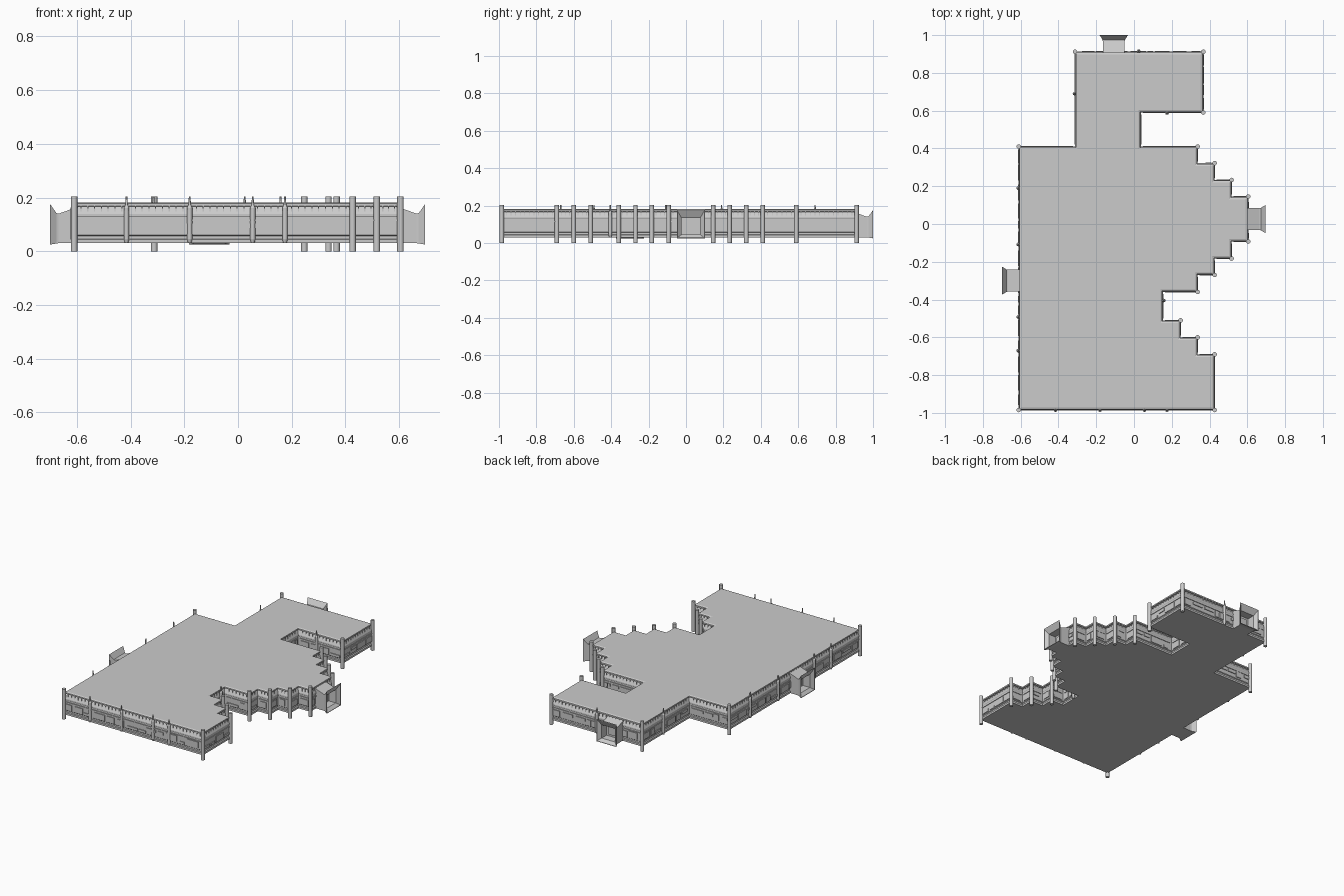
import bpy, bmesh, random
from mathutils import Vector, Matrix

if "Cube" in bpy.data.objects:
    bpy.data.objects.remove(bpy.data.objects["Cube"])

random.seed(4)

# Plan outline, counter-clockwise
OUT = [(-.61, -.985), (.427, -.985), (.427, -.69), (.337, -.69), (.337, -.6), (.247, -.6),
       (.247, -.51), (.153, -.51), (.153, -.36), (.337, -.36), (.337, -.27), (.427, -.27),
       (.427, -.183), (.517, -.183), (.517, -.093), (.605, -.093), (.605, .145), (.517, .145),
       (.517, .233), (.427, .233), (.427, .322), (.337, .322), (.337, .41), (.037, .41),
       (.037, .59), (.367, .59), (.367, .912), (-.312, .912), (-.312, .41), (-.61, .41)]
P = [Vector(p) for p in OUT]
N = len(P)


def edge(i):
    a, b = P[i], P[(i + 1) % N]
    t = (b - a).normalized()
    return a, t, Vector((t.y, -t.x)), (b - a).length


def finish(bm, name):
    bmesh.ops.recalc_face_normals(bm, faces=bm.faces)
    me = bpy.data.meshes.new(name)
    bm.to_mesh(me)
    bm.free()
    ob = bpy.data.objects.new(name, me)
    bpy.context.collection.objects.link(ob)
    return ob


def loft(bm, rings, cap_first, cap_last):
    vs = [[bm.verts.new(c) for c in r] for r in rings]
    n = len(vs[0])
    for a, b in zip(vs, vs[1:]):
        for i in range(n):
            j = (i + 1) % n
            bm.faces.new((a[i], a[j], b[j], b[i]))
    if cap_first:
        bm.faces.new(vs[0][::-1])
    if cap_last:
        bm.faces.new(vs[-1])


def wall_box(bm, i, s0, s1, d0, d1, z0, z1):
    # box along edge i, from s0 to s1, between outward distances d0 and d1
    a, t, n, _ = edge(i)
    c = a + t * (s0 + s1) / 2 + n * (d0 + d1) / 2
    rot = Matrix(((t.x, n.x, 0), (t.y, n.y, 0), (0, 0, 1))).to_4x4()
    m = Matrix.Translation((c.x, c.y, (z0 + z1) / 2)) @ rot @ Matrix.Diagonal((s1 - s0, d1 - d0, z1 - z0, 1))
    bmesh.ops.create_cube(bm, size=1, matrix=m)


def cylinder(bm, x, y, r, z0, z1, sides, r2=None):
    bmesh.ops.create_cone(bm, cap_ends=True, segments=sides, radius1=r, radius2=r if r2 is None else r2,
                          depth=z1 - z0, matrix=Matrix.Translation((x, y, (z0 + z1) / 2)))


# Main shell: wall profile (inset, height) swept around the plan, with roof and floor
PROFILE = [(0, .03), (0, .043), (.007, .046), (.007, .056), (.002, .06), (.002, .128), (0, .131),
           (0, .138), (.014, .166), (.004, .168), (.004, .177), (.014, .181)]
bm = bmesh.new()
rings = []
for d, z in PROFILE:
    rings.append([(*(P[i] - d * (edge(i - 1 if i else N - 1)[2] + edge(i)[2])), z) for i in range(N)])
loft(bm, rings, True, True)
finish(bm, "building_shell")

# Wall plates and window bars along every wall
plates, bars = bmesh.new(), bmesh.new()
for i in range(N):
    L = edge(i)[3]
    s = .016
    while s < L - .03:
        w = min(random.uniform(.03, .09), L - .014 - s)
        lo, hi = random.choice([(.064, .104), (.064, .104), (.064, .08), (.086, .104), (.07, .11)])
        wall_box(plates, i, s, s + w, -.006, .003, lo, hi)
        s += w + random.uniform(.006, .03)
    wall_box(plates, i, .01, L - .01, -.006, .002, .112, .118)
    count = max(2, round(L / .025))
    for k in range(1, count):
        c = L * k / count
        wall_box(bars, i, c - .002, c + .002, -.016, -.005, .138, .168)
finish(plates, "wall_plates")
finish(bars, "window_bars")

# Round posts on all outward corners
bm = bmesh.new()
for i in range(N):
    u, v = edge(i - 1 if i else N - 1)[1], edge(i)[1]
    if u.cross(v) > 0:
        cylinder(bm, P[i].x, P[i].y, .012, 0, .203, 12)
finish(bm, "corner_posts")

# Slim posts with spikes along the long walls
bm = bmesh.new()
for x, y in [(-.415, -.985), (-.18, -.985), (.055, -.985), (.175, -.985),
             (-.613, .19), (-.613, -.108), (-.613, -.492), (-.613, -.67),
             (-.315, .69), (.025, .915), (.175, .588), (.158, -.405)]:
    cylinder(bm, x, y, .006, .03, .045, 8, .01)
    cylinder(bm, x, y, .01, .045, .162, 8)
    cylinder(bm, x, y, .01, .162, .172, 8, .005)
    cylinder(bm, x, y, .005, .172, .204, 8, .003)
finish(bm, "wall_posts")


# Docking doorways: neck, flared frame and recessed opening
def doorway(name, centre, out):
    bm = bmesh.new()
    c, n = Vector(centre), Vector(out)
    t = Vector((-n.y, n.x))
    rings = []
    for d, w, z0, z1 in [(-.01, .058, .03, .165), (.06, .058, .03, .14), (.068, .06, .029, .142),
                         (.092, .075, .025, .176), (.092, .072, .028, .172), (.072, .05, .045, .134),
                         (.02, .05, .045, .134)]:
        rings.append([(*(c + n * d + t * s * w), z) for s, z in [(-1, z0), (1, z0), (1, z1), (-1, z1)]])
    loft(bm, rings, True, True)
    # inner door panel
    p = c + n * .022
    size = (abs(t.x) * .06 + abs(n.x) * .01, abs(t.y) * .06 + abs(n.y) * .01, .06, 1)
    bmesh.ops.create_cube(bm, size=1, matrix=Matrix.Translation((p.x, p.y, .088)) @ Matrix.Diagonal(size))
    finish(bm, name)


doorway("left_doorway", (-.608, -.3), (-1, 0))
doorway("right_doorway", (.605, .026), (1, 0))
doorway("back_doorway", (-.107, .908), (0, 1))

# Smooth the round posts only
for name in ("corner_posts", "wall_posts"):
    ob = bpy.data.objects[name]
    bpy.ops.object.select_all(action='DESELECT')
    ob.select_set(True)
    bpy.context.view_layer.objects.active = ob
    bpy.ops.object.shade_smooth_by_angle(angle=.9)
